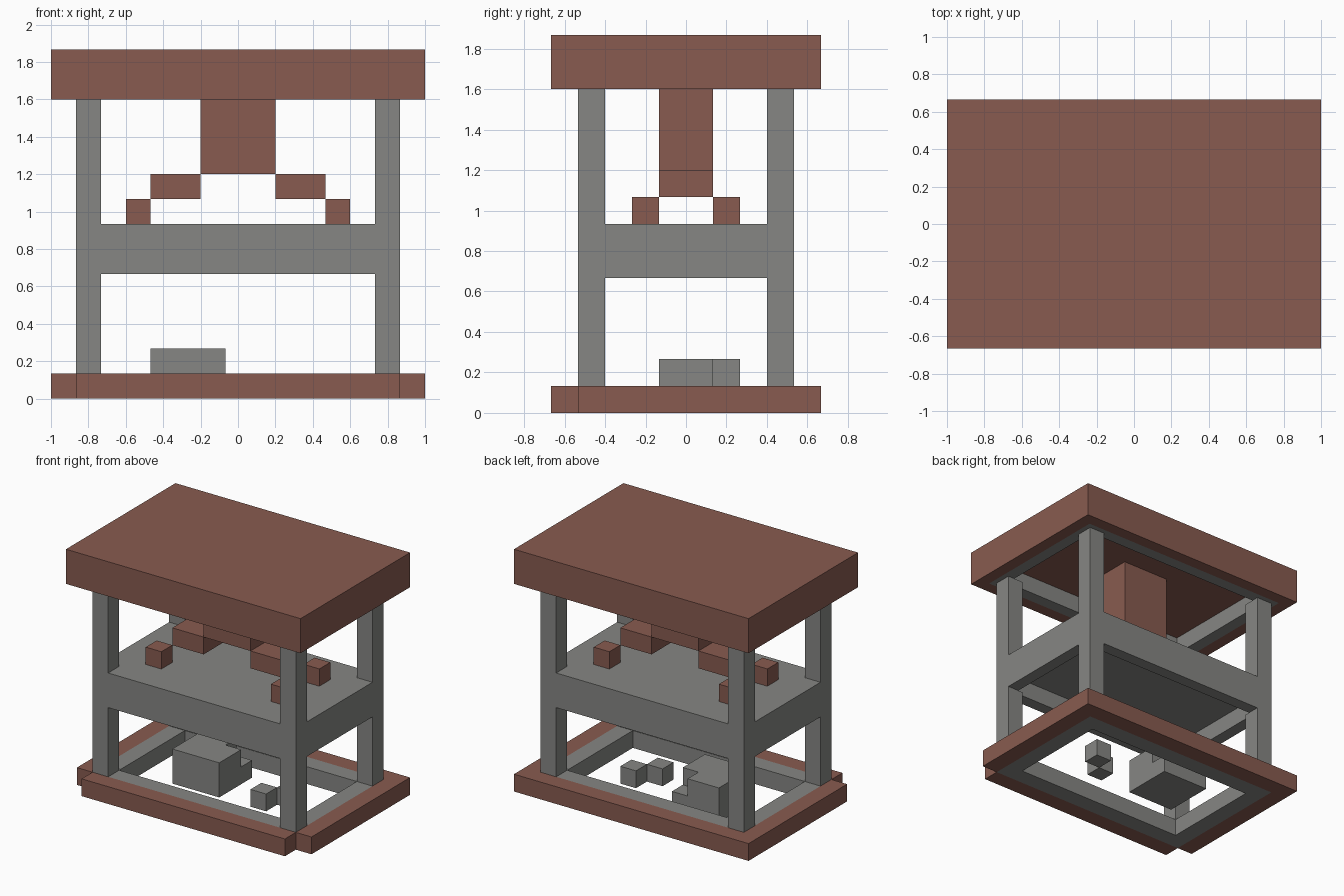
import bpy
import bmesh
from mathutils import Matrix, Vector

U = 2 / 15  # one building module

if "Cube" in bpy.data.objects:
    bpy.data.objects.remove(bpy.data.objects["Cube"], do_unlink=True)


def material(name, rgb):
    mat = bpy.data.materials.new(name)
    mat.use_nodes = True
    colour = (*rgb, 1)
    mat.diffuse_color = colour
    mat.node_tree.nodes["Principled BSDF"].inputs["Base Color"].default_value = colour
    return mat


brown = material("reddish brown", (0.246, 0.105, 0.080))
grey = material("stone grey", (0.238, 0.240, 0.229))


def add_box(bm, x, y, z):
    """Add a box from (min, max) ranges given in modules."""
    lo, hi = (Vector(c) * U for c in zip(x, y, z))
    size = hi - lo
    matrix = Matrix.Translation((lo + hi) / 2) @ Matrix.Diagonal((*size, 1))
    bmesh.ops.create_cube(bm, size=1, matrix=matrix)


def finish(name, bm, *mats):
    mesh = bpy.data.meshes.new(name)
    bmesh.ops.recalc_face_normals(bm, faces=bm.faces[:])
    bm.to_mesh(mesh)
    bm.free()
    for mat in mats:
        mesh.materials.append(mat)
    obj = bpy.data.objects.new(name, mesh)
    bpy.context.collection.objects.link(obj)
    return obj


def boxes(name, mat, *ranges):
    bm = bmesh.new()
    for r in ranges:
        add_box(bm, *r)
    return finish(name, bm, mat)


def slab(name, x, y, z, mats, border):
    """Slab with a recess in its underside; border adds an outer rim."""
    bm = bmesh.new()
    add_box(bm, x, y, z)
    bm.normal_update()
    under = min(bm.faces, key=lambda f: f.normal.z)
    if border:
        bmesh.ops.inset_region(bm, faces=[under], thickness=U)
        under.material_index = 1
    bmesh.ops.inset_region(bm, faces=[under], thickness=U)
    inner = bmesh.ops.extrude_discrete_faces(bm, faces=[under])["faces"][0]
    bmesh.ops.translate(bm, verts=inner.verts[:], vec=(0, 0, U))
    inner.material_index = 0
    return finish(name, bm, *mats)


# Base: brown outer rim with notched front corners, grey inner frame
boxes("base_rim", brown,
      ((-6.5, 6.5), (-5, -4), (0, 1)),
      ((-7.5, 7.5), (4, 5), (0, 1)),
      ((-7.5, -6.5), (-4, 4), (0, 1)),
      ((6.5, 7.5), (-4, 4), (0, 1)))
boxes("base_frame", grey,
      ((-6.5, 6.5), (-4, -3), (0, 1)),
      ((-6.5, 6.5), (3, 4), (0, 1)),
      ((-6.5, -5.5), (-3, 3), (0, 1)),
      ((5.5, 6.5), (-3, 3), (0, 1)))

# Middle floor and roof, both hollowed from below
slab("middle_floor", (-6.5, 6.5), (-4, 4), (5, 7), (grey,), False)
slab("roof", (-7.5, 7.5), (-5, 5), (12, 14), (brown, grey), True)

# Corner posts, below and above the middle floor
for sx, side in ((-1, "right"), (1, "left")):
    for sy, end in ((-1, "front"), (1, "back")):
        x = sorted((5.5 * sx, 6.5 * sx))
        y = sorted((3 * sy, 4 * sy))
        boxes(f"{end}_{side}_post", grey, (x, y, (1, 5)), (x, y, (7, 12)))
        # Small feet under the stepped arms
        boxes(f"{end}_{side}_foot", brown,
              (sorted((3.5 * sx, 4.5 * sx)), sorted((sy, 2 * sy)), (7, 8)))
    boxes(f"{side}_arm", brown,
          (sorted((1.5 * sx, 3.5 * sx)), (-1, 1), (8, 9)))

# Hanging column
boxes("column", brown, ((-1.5, 1.5), (-1, 1), (9, 13)))

# Loose stones on the ground
boxes("stepped_stone", grey,
      ((-3.5, -0.5), (-1, 1), (0, 2)),
      ((-3.5, -1.5), (1, 2), (0, 2)),
      ((-1.5, -0.5), (1, 2), (0, 1)))
boxes("front_small_stone", grey, ((1.5, 2.5), (-1, 0), (0, 1)))
boxes("back_small_stone", grey, ((2.5, 3.5), (0, 1), (0, 1)))
